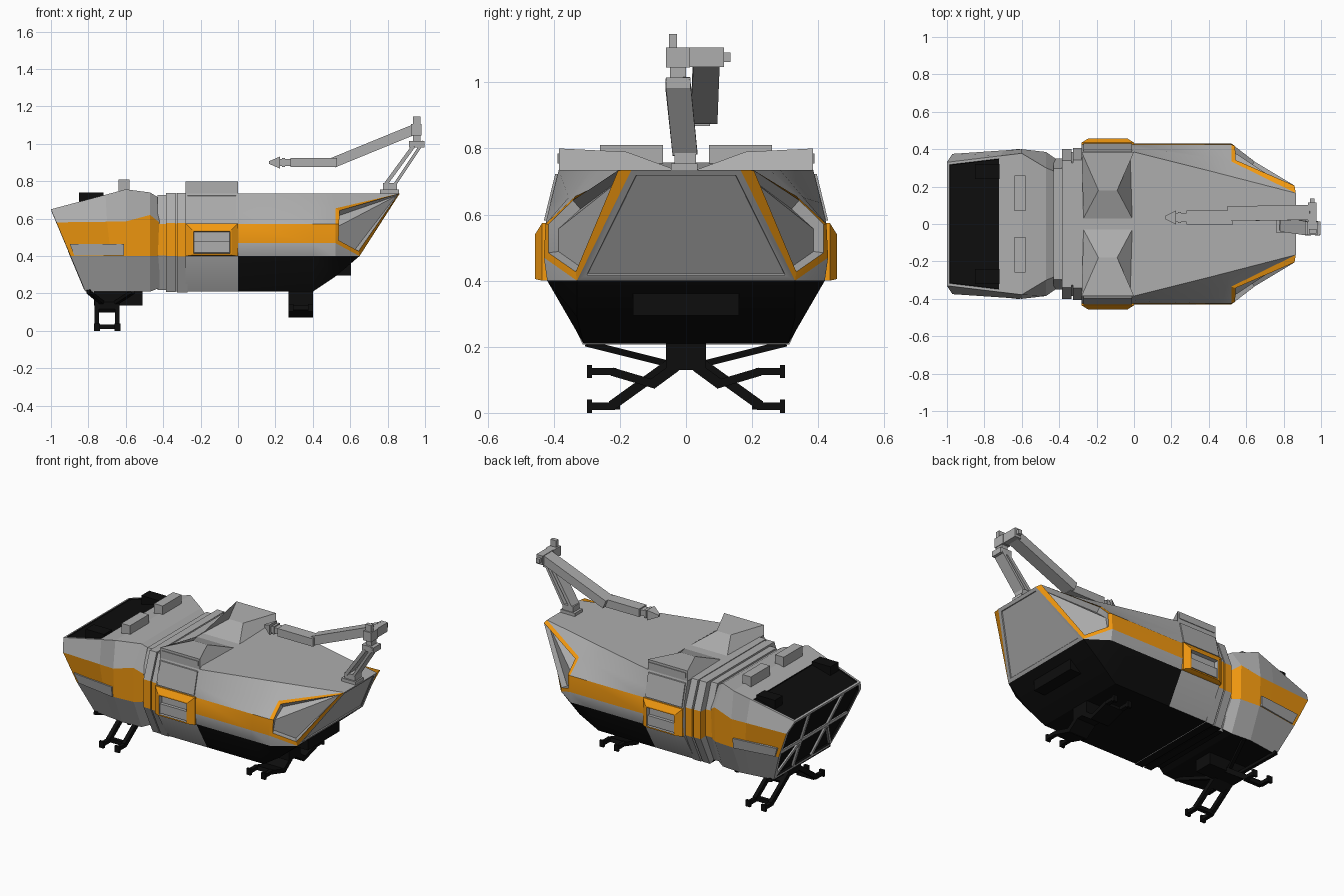
import bpy, bmesh, math
from mathutils import Vector


def mat(name, c):
    m = bpy.data.materials.new(name)
    m.diffuse_color = (*c, 1)
    return m


GREY = mat("hull_grey", (0.42, 0.42, 0.42))
ORANGE = mat("stripe_orange", (0.9, 0.32, 0.005))
BLACK = mat("black", (0.004, 0.004, 0.004))
MATS = [GREY, ORANGE, BLACK]
G, O, K = 0, 1, 2


def mirrored(half):
    """Half section (bottom to top, y > 0) to a full ring."""
    return list(half) + [(x, -y, z) for x, y, z in reversed(half)]


def solid(name, rings, paint=lambda i, j: G, insets=(), smooth=False):
    """Skin rings of equal length; insets = (i, strips, width, depth, rim, inner)."""
    bm = bmesh.new()
    cache, faces = {}, {}

    def vert(p):
        key = tuple(round(c, 4) for c in p)
        if key not in cache:
            cache[key] = bm.verts.new(p)
        return cache[key]

    def face(pts, key):
        vs = list(dict.fromkeys(vert(p) for p in pts))
        if len(vs) > 2:
            f = bm.faces.new(vs)
            f.material_index = paint(*key)
            faces.setdefault(key, []).append(f)

    n = len(rings[0])
    for i in range(len(rings) - 1):
        a, b = rings[i], rings[i + 1]
        for k in range(n):
            j = k if k < n // 2 else n - 2 - k
            m = (k + 1) % n
            face([a[k], a[m], b[m], b[k]], (i, j))
    face(rings[0], ("start", 0))
    face(rings[-1], ("end", 0))
    bmesh.ops.recalc_face_normals(bm, faces=bm.faces[:])
    for i, strips, width, depth, rim, inner in insets:
        fs = [f for j in strips for f in faces[(i, j)]]
        r = bmesh.ops.inset_region(bm, faces=fs, thickness=width, use_even_offset=True, use_boundary=True)
        for g in r["faces"]:
            g.material_index = rim
        r = bmesh.ops.inset_region(bm, faces=fs, thickness=0.004, depth=depth, use_boundary=True)
        for g in r["faces"] + fs:
            g.material_index = inner
    me = bpy.data.meshes.new(name)
    bm.to_mesh(me)
    bm.free()
    for m in MATS:
        me.materials.append(m)
    ob = bpy.data.objects.new(name, me)
    bpy.context.collection.objects.link(ob)
    if smooth:
        bpy.context.view_layer.objects.active = ob
        ob.select_set(True)
        bpy.ops.object.shade_smooth_by_angle(angle=math.radians(25))
        ob.select_set(False)
    return ob


def box(name, x, y, z, m=G):
    rings = [[(x[0], y[0], h), (x[1], y[0], h), (x[1], y[1], h), (x[0], y[1], h)] for h in z]
    return solid(name, rings, lambda i, j: m)


def bar(name, p, q, w, t, m=G, side=(0, 1, 0), w2=None):
    """Square bar from p to q; w is measured along side, t across it."""
    p, q, s = Vector(p), Vector(q), Vector(side)
    d = (q - p).normalized()
    s = (s - d * s.dot(d)).normalized()
    u = d.cross(s)
    rings = []
    for c, k in ((p, 1), (q, 1 if w2 is None else w2)):
        rings.append([tuple(c + s * a * w * k / 2 + u * b * t * k / 2)
                      for a, b in ((-1, -1), (1, -1), (1, 1), (-1, 1))])
    return solid(name, rings, lambda i, j: m)


def section(x, pts):
    return mirrored([(x, y, z) for y, z in pts])


# Cockpit with sloped nose, glazed roof and stripe
nose_half = [(-0.82 - 0.42 * (z - 0.22), y, z) for y, z in
             ((0.28, 0.21), (0.345, 0.40), (0.375, 0.58), (0.33, 0.65))]
brow_half = [(-0.60, y, z) for y, z in ((0.31, 0.21), (0.39, 0.40), (0.40, 0.585), (0.378, 0.757))]
mid_half = [tuple(Vector(a).lerp(Vector(b), 0.73)) for a, b in zip(nose_half, brow_half)]
cockpit = [mirrored(nose_half), mirrored(mid_half), mirrored(brow_half),
           section(-0.47, [(0.30, 0.21), (0.38, 0.40), (0.385, 0.62), (0.30, 0.74)]),
           section(-0.42, [(0.28, 0.23), (0.345, 0.40), (0.35, 0.58), (0.28, 0.71)])]


def cockpit_paint(i, j):
    if i == "start" or j == -1:
        return K
    return O if j == 1 else G


solid("cockpit", cockpit, cockpit_paint,
      [(0, [3], 0.014, -0.006, G, K), ("start", [0], 0.02, -0.012, G, K)])


# Nose window bars
def on_nose(y, z):
    return (-0.812 - 0.42 * (z - 0.22), y, z)


bars = [((-0.34, 0.43), (0.34, 0.43))]
for s in (-1, 1):
    bars += [((s * 0.13, 0.43), (s * 0.17, 0.64)), ((s * 0.13, 0.43), (s * 0.09, 0.22)),
             ((s * 0.13, 0.43), (s * 0.28, 0.23))]
for a, b in bars:
    bar("nose_window_bar", on_nose(*a), on_nose(*b), 0.016, 0.018, side=(1, 0, 0))

# Roof details and side windows of the cockpit
for s in (-1, 1):
    box("roof_lamp", (-0.64, -0.58), (s * 0.07, s * 0.26), (0.74, 0.81))
    box("roof_vent", (-0.85, -0.72), (s * 0.24, s * 0.32), (0.68, 0.74), K)
    solid("side_window", [[(-0.875, s * (0.347 + d), 0.402), (-0.61, s * (0.390 + d), 0.402),
                           (-0.61, s * (0.394 + d), 0.465), (-0.90, s * (0.362 + d), 0.465)]
                          for d in (-0.03, 0.008)])

# Ribbed neck between cockpit and body
PROFILE = [(0.30, 0.21), (0.39, 0.40), (0.39, 0.575), (0.33, 0.735)]
neck = [section(x, [(y * k, 0.475 + (z - 0.475) * (k + 2) / 3) for y, z in PROFILE])
        for x, k in ((-0.43, 0.9), (-0.385, 0.9), (-0.385, 1.03), (-0.335, 1.03),
                     (-0.335, 0.99), (-0.325, 0.99), (-0.325, 1.04), (-0.27, 1.04))]
solid("neck", neck, lambda i, j: K if j == -1 else O if j == 1 else G)

# Main body tapering to the slanted rear plate, with framed recesses on the rear quarters
A, B = (0.865, 0.165, 0.735), (0.65, 0.33, 0.40)
SIDE = [(0.31, 0.21), (0.42, 0.40), (0.43, 0.47), (0.425, 0.572)]
body = [section(-0.28, SIDE + [(0.41, 0.635), (0.385, 0.735)]),
        section(0.0, SIDE + [(0.41, 0.635), (0.385, 0.735)]),
        section(0.40, SIDE + [(0.355, 0.652), (0.285, 0.735)]),
        section(0.52, [(0.33, 0.29)] + SIDE[1:] + [(0.335, 0.655), (0.254, 0.735)]),
        mirrored([B, B, B, A, A, A])]


def body_paint(i, j):
    if i in ("start", "end"):
        return G
    if j == -1 or (j == 0 and i > 0):
        return K
    return O if j == 2 else G


solid("body", body, body_paint,
      [(3, [2, 3], 0.022, -0.035, O, G), ("end", [0], 0.02, -0.006, G, G)], smooth=True)
solid("rear_underbox", [[(0.39, s * 0.16, 0.215), (0.50, s * 0.16, 0.295), (0.605, s * 0.16, 0.295),
                         (0.605, s * 0.16, 0.41), (0.39, s * 0.16, 0.41)] for s in (-1, 1)],
      lambda i, j: K)

# Side pods, doors and stripe blocks
for s in (-1, 1):
    solid("roof_pod", [
        [(-0.28, s * 0.385, 0.72), (0, s * 0.385, 0.72), (-0.01, s * 0.03, 0.735), (-0.27, s * 0.03, 0.735)],
        [(-0.28, s * 0.385, 0.80), (0, s * 0.385, 0.80), (-0.09, s * 0.18, 0.79), (-0.19, s * 0.18, 0.79)]])
    box("pod_trim", (-0.27, -0.01), (s * 0.37, s * 0.389), (0.755, 0.785))
    solid("side_door", [
        [(x, s * y, z) for x, y, z in ((-0.27, 0.40, 0.58), (-0.01, 0.40, 0.58),
                                       (-0.01, 0.37, 0.725), (-0.27, 0.37, 0.725))],
        [(x, s * y, z) for x, y, z in ((-0.27, 0.430, 0.582), (-0.01, 0.430, 0.582),
                                       (-0.01, 0.396, 0.722), (-0.27, 0.396, 0.722))]])
    solid("stripe_block", [
        [(-0.28, s * 0.41, 0.40), (0, s * 0.41, 0.40), (0, s * 0.41, 0.575), (-0.28, s * 0.41, 0.575)],
        [(-0.28, s * 0.435, 0.40), (0, s * 0.435, 0.40), (0, s * 0.435, 0.575), (-0.28, s * 0.435, 0.575)],
        [(-0.245, s * 0.457, 0.405), (-0.035, s * 0.457, 0.405), (-0.035, s * 0.457, 0.54),
         (-0.245, s * 0.457, 0.54)]],
        lambda i, j: O, [("end", [0], 0.008, -0.025, O, G)])
    box("block_step", (-0.235, -0.045), (s * 0.42, s * 0.452), (0.42, 0.48))

# Crane arm on the rear deck
box("arm_base", (0.76, 0.86), (-0.045, 0.035), (0.73, 0.755))
box("arm_turntable", (0.775, 0.85), (-0.035, 0.03), (0.755, 0.79))
bar("arm_strut", (0.79, -0.003, 0.785), (0.94, -0.025, 0.99), 0.075, 0.02)
bar("arm_strut", (0.84, -0.003, 0.785), (0.99, -0.025, 1.01), 0.075, 0.016)
box("arm_elbow", (0.915, 0.998), (-0.06, 0.013), (0.98, 1.015))
box("arm_neck", (0.935, 0.975), (-0.048, 0.0), (1.01, 1.05))
box("arm_head", (0.925, 0.98), (-0.06, 0.012), (1.045, 1.105))
box("arm_post", (0.935, 0.975), (-0.052, -0.027), (1.10, 1.147))
box("arm_pin", (0.93, 0.975), (0.01, 0.115), (1.047, 1.105))
box("arm_pin_cap", (0.94, 0.965), (0.11, 0.135), (1.062, 1.09))
bar("arm_boom", (0.95, 0.062, 1.08), (0.51, 0.055, 0.90), 0.08, 0.055)
bar("arm_forearm", (0.53, 0.035, 0.90), (0.28, 0.035, 0.90), 0.075, 0.05)
bar("arm_wrist", (0.29, 0.035, 0.90), (0.22, 0.035, 0.90), 0.05, 0.036)
bar("arm_tool_collar", (0.25, 0.035, 0.90), (0.235, 0.035, 0.90), 0.06, 0.05)
bar("arm_tool_tip", (0.225, 0.035, 0.90), (0.165, 0.035, 0.90), 0.075, 0.065, w2=0.2)

# Landing gear: front legs are pairs of bars, rear legs are broad plates
box("front_gear_hub", (-0.77, -0.51), (-0.06, 0.06), (0.135, 0.22), K)
box("rear_gear_hub", (0.27, 0.40), (-0.06, 0.06), (0.13, 0.22), K)
for s in (-1, 1):
    for x in (-0.755, -0.645):
        bar("front_leg", (x, s * 0.04, 0.155), (x, s * 0.225, 0.022), 0.024, 0.03, K, (1, 0, 0))
        bar("front_toe", (x, s * 0.215, 0.02), (x, s * 0.29, 0.02), 0.024, 0.022, K, (1, 0, 0))
        box("front_foot_pad", (x - 0.016, x + 0.016), (s * 0.285, s * 0.30), (0.0, 0.04), K)
    box("front_leg_crossbar", (-0.76, -0.64), (s * 0.2, s * 0.225), (0.01, 0.035), K)
    bar("front_leg_plate", (-0.70, s * 0.04, 0.152), (-0.70, s * 0.105, 0.108), 0.13, 0.025, K, (1, 0, 0))
    for x in (-0.80, -0.56):
        bar("front_gear_brace", (-0.72 if x < -0.7 else -0.66, s * 0.04, 0.145),
            (x, s * 0.30, 0.21), 0.02, 0.02, K, (1, 0, 0))
    bar("rear_leg_upper", (0.335, s * 0.03, 0.14), (0.335, s * 0.105, 0.085), 0.13, 0.03, K, (1, 0, 0))
    bar("rear_leg_lower", (0.335, s * 0.09, 0.085), (0.335, s * 0.225, 0.125), 0.13, 0.025, K, (1, 0, 0))
    for x in (0.283, 0.387):
        bar("rear_toe", (x, s * 0.21, 0.125), (x, s * 0.29, 0.125), 0.024, 0.022, K, (1, 0, 0))
        box("rear_foot_pad", (x - 0.014, x + 0.014), (s * 0.285, s * 0.30), (0.105, 0.145), K)
